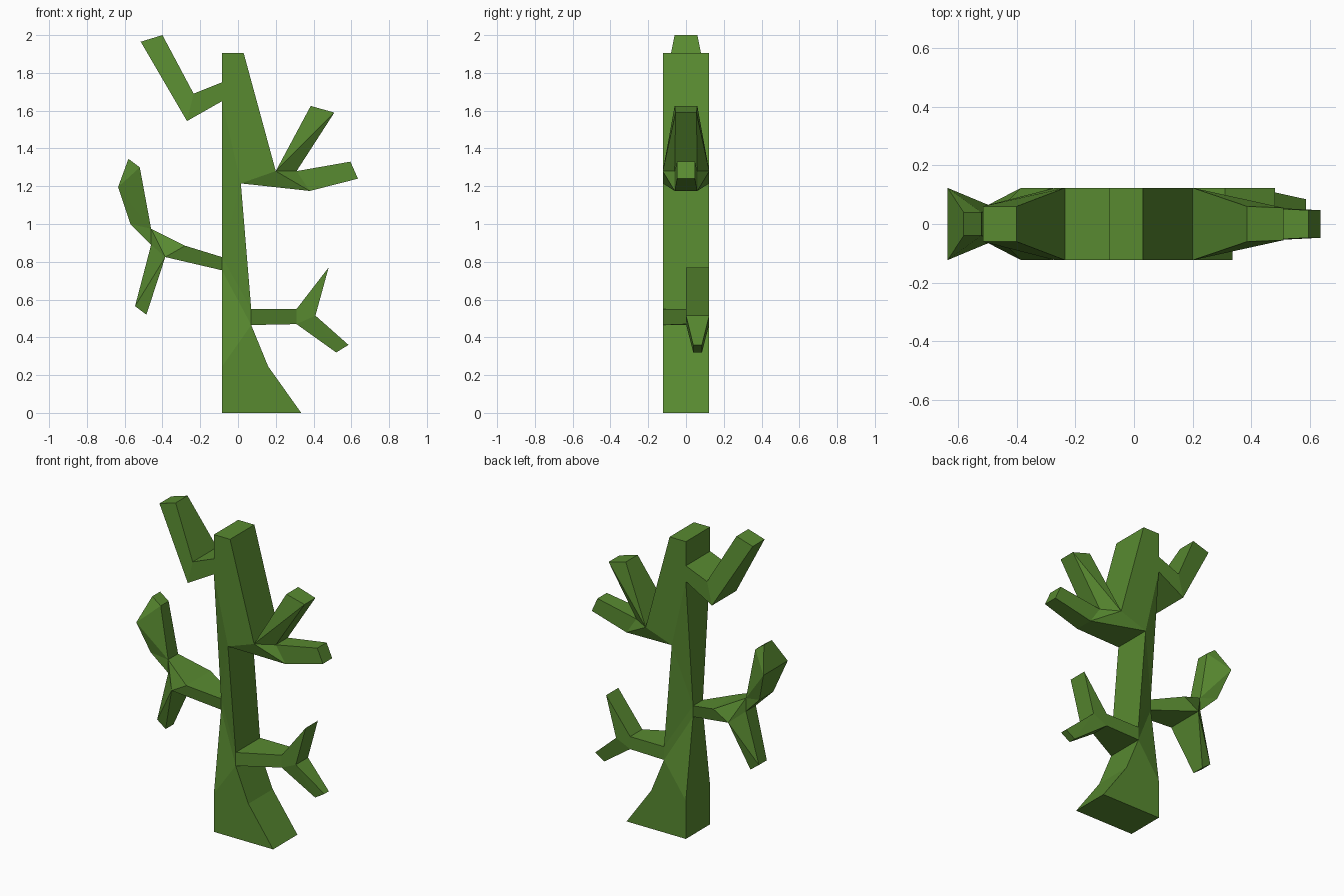
import bpy
import bmesh

cube = bpy.data.objects.get("Cube")
if cube:
    bpy.data.objects.remove(cube, do_unlink=True)

green = bpy.data.materials.new("cactus_green")
green.use_nodes = True
COLOUR = (0.098, 0.254, 0.030, 1.0)
green.diffuse_color = COLOUR
bsdf = next(n for n in green.node_tree.nodes if n.type == 'BSDF_PRINCIPLED')
bsdf.inputs["Base Color"].default_value = COLOUR
bsdf.inputs["Roughness"].default_value = 0.9

D = 0.123  # half depth of the trunk


def pt(x, z, half=D, mid=0.0):
    """Silhouette point with its front and back depth."""
    return (x, z, mid - half, mid + half)


# Trunk outline, including the roots of the branches
base_l, base_r = pt(-.085, 0), pt(.335, 0)
foot_l, foot_r = pt(-.085, .245), pt(.16, .245)
low_b, low_t = pt(.07, .465), pt(.07, .55)
mid_b, mid_t = pt(-.085, .755, .05), pt(-.085, .825, .05)
fork_b, fork_t = pt(.015, 1.215), pt(.2, 1.28)
high_b, high_t = pt(-.085, 1.65), pt(-.085, 1.75)
top_l, top_r = pt(-.085, 1.905), pt(.03, 1.905)

# Upper left branch
elbow_b, elbow_t = pt(-.27, 1.545), pt(-.235, 1.69)
arm_l, arm_r = pt(-.515, 1.965, .06), pt(-.40, 2.0, .06)

# Middle left branch with a rising and a hanging fork
hub_t, hub_b = pt(-.28, .885), pt(-.385, .825)
join_t, join_b = pt(-.46, .975, .05), pt(-.46, .89, .05)
heel, bulge = pt(-.57, 1.0, .07), pt(-.635, 1.195)
rise_l, rise_r = pt(-.58, 1.345, .04), pt(-.52, 1.30, .04)
hang_l, hang_r = pt(-.545, .565, .04), pt(-.485, .52, .04)

# Upper right branch with two forks
crotch, chin = pt(.31, 1.28, .06), pt(.38, 1.175, .06)
up_l, up_r = pt(.385, 1.625, .06), pt(.51, 1.59, .055)
out_b, out_t = pt(.635, 1.24, .047), pt(.595, 1.33, .047)

# Lower right branch, swept to the back half
wrist_b, wrist_t = pt(.31, .47, D / 2, D / 2), pt(.31, .55, D / 2, D / 2)
palm, spike = pt(.41, .515, D / 2, D / 2), pt(.48, .77, D / 2, D / 2)
drop_l, drop_r = pt(.52, .32, .023, D / 2), pt(.585, .36, .023, D / 2)

# Each part is a set of panels, mirrored front to back and walled at the rim
PARTS = {
    "trunk": [
        (base_l, base_r, foot_r, foot_l),
        (foot_l, foot_r, low_b),
        (foot_l, low_b, mid_b),
        (low_b, low_t, mid_b),
        (low_t, mid_t, mid_b),
        (low_t, fork_b, mid_t),
        (fork_b, high_b, mid_t),
        (fork_b, fork_t, high_b),
        (fork_t, top_r, top_l, high_t, high_b),
    ],
    "upper_left_branch": [
        (high_b, high_t, elbow_t, elbow_b),
        (elbow_b, elbow_t, arm_r, arm_l),
    ],
    "middle_left_branch": [
        (mid_b, mid_t, hub_t, hub_b),
        (hub_b, hub_t, join_t),
        (hub_b, join_t, join_b),
    ],
    "middle_left_rising_fork": [
        (join_b, join_t, heel),
        (heel, join_t, bulge),
        (bulge, join_t, rise_r),
        (bulge, rise_r, rise_l),
    ],
    "middle_left_hanging_fork": [
        (hub_b, join_b, hang_l),
        (hub_b, hang_l, hang_r),
    ],
    "upper_right_branch": [
        (fork_b, chin, fork_t),
        (chin, crotch, fork_t),
    ],
    "upper_right_rising_fork": [
        (fork_t, crotch, up_r),
        (fork_t, up_r, up_l),
    ],
    "upper_right_outer_fork": [(chin, out_b, out_t, crotch)],
    "lower_right_branch": [
        (low_b, wrist_b, low_t),
        (wrist_b, wrist_t, low_t),
        (wrist_b, palm, wrist_t),
    ],
    "lower_right_rising_fork": [(wrist_t, palm, spike)],
    "lower_right_hanging_fork": [
        (wrist_b, drop_l, palm),
        (drop_l, drop_r, palm),
    ],
}


def ccw(panel):
    """Order a panel counter-clockwise as seen from the front."""
    area = sum(a[0] * b[1] - b[0] * a[1]
               for a, b in zip(panel, panel[1:] + panel[:1]))
    return panel if area > 0 else panel[::-1]


def edges(panel):
    return list(zip(panel, panel[1:] + panel[:1]))


# Edges shared by two panels are joints and get no wall
uses = {}
for panels in PARTS.values():
    for panel in panels:
        for a, b in edges(panel):
            key = frozenset((a, b))
            uses[key] = uses.get(key, 0) + 1


def build(name, panels):
    bm = bmesh.new()
    front, back = {}, {}
    for p in dict.fromkeys(q for panel in panels for q in panel):
        front[p] = bm.verts.new((p[0], p[2], p[1]))
        back[p] = bm.verts.new((p[0], p[3], p[1]))
    for panel in map(ccw, panels):
        bm.faces.new([front[p] for p in panel])
        bm.faces.new([back[p] for p in reversed(panel)])
        for a, b in edges(panel):
            if uses[frozenset((a, b))] == 1:
                bm.faces.new((front[b], front[a], back[a], back[b]))
    mesh = bpy.data.meshes.new(name)
    bm.to_mesh(mesh)
    bm.free()
    mesh.materials.append(green)
    bpy.context.collection.objects.link(bpy.data.objects.new(name, mesh))


for part_name, part_panels in PARTS.items():
    build(part_name, part_panels)
